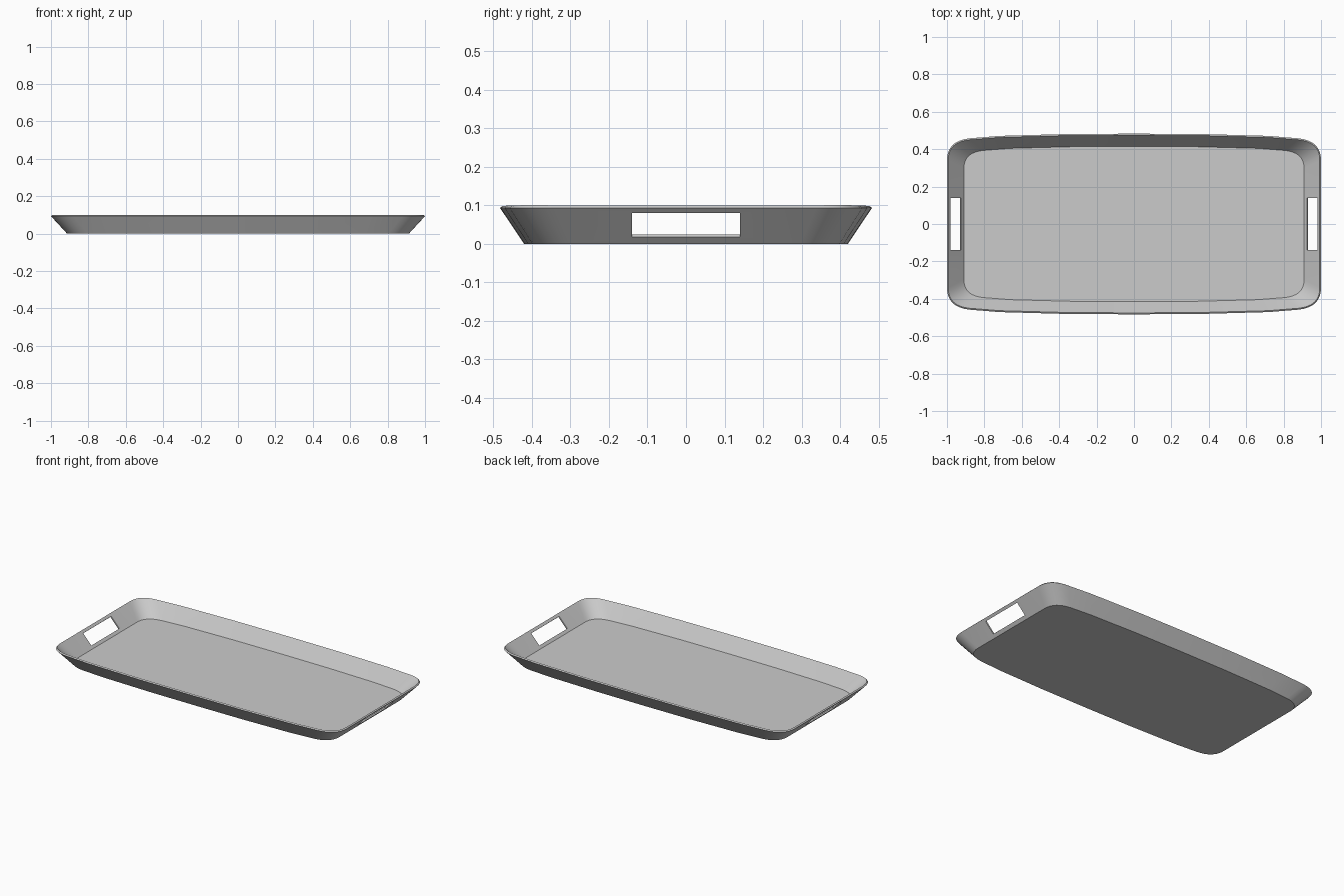
import bpy, bmesh, math

cube = bpy.data.objects.get("Cube")
if cube:
    bpy.data.objects.remove(cube, do_unlink=True)

THICK = 0.0095
RIM_Z = 0.0935                      # outer rim edge; the inner edge ends up higher
BASE_SCALE = (0.914, 0.87)          # base outline relative to the rim outline

grey = bpy.data.materials.new("light grey")
grey.use_nodes = True
colour = (0.6, 0.6, 0.6, 1)
grey.diffuse_color = colour
grey.node_tree.nodes["Principled BSDF"].inputs["Base Color"].default_value = colour


def rim_outline():
    """Gently bowed long sides, rounded corners, straight ends."""
    side = [(0.0, 0.483), (0.36, 0.481), (0.72, 0.471)]
    start, mid, end = (0.88, 0.458), (1.0, 0.445), (1.0, 0.34)
    steps = 8
    corner = []
    for i in range(steps + 1):
        t = i / steps
        corner.append(tuple((1 - t) ** 2 * a + 2 * t * (1 - t) * b + t * t * c
                            for a, b, c in zip(start, mid, end)))
    quarter = side + corner
    right = quarter + [(x, -y) for x, y in reversed(quarter)]
    left = [(-x, -y) for x, y in right[1:-1]]
    return list(reversed(right + left))     # counter-clockwise


def activate(obj):
    bpy.ops.object.select_all(action='DESELECT')
    obj.select_set(True)
    bpy.context.view_layer.objects.active = obj


# Tray shell: base face and flared wall, thickened inwards
bm = bmesh.new()
outline = rim_outline()
top = [bm.verts.new((x, y, RIM_Z)) for x, y in outline]
base = [bm.verts.new((x * BASE_SCALE[0], y * BASE_SCALE[1], 0)) for x, y in outline]
bm.faces.new(list(reversed(base)))
for i in range(len(top)):
    j = (i + 1) % len(top)
    bm.faces.new((base[i], base[j], top[j], top[i]))
mesh = bpy.data.meshes.new("tray")
bm.to_mesh(mesh)
bm.free()
tray = bpy.data.objects.new("tray", mesh)
bpy.context.collection.objects.link(tray)
mesh.materials.append(grey)

solid = tray.modifiers.new("thickness", 'SOLIDIFY')
solid.thickness = THICK
solid.offset = -1
solid.use_even_offset = True

# Handle slots, cut square to the sloping end walls
run = 1 - BASE_SCALE[0]
tilt = math.atan2(run, RIM_Z)
slot_z = 0.049
slot_x = BASE_SCALE[0] + run * slot_z / RIM_Z
cutters = []
for name, side in (("left", 1), ("right", -1)):
    bpy.ops.mesh.primitive_cube_add(size=1, location=(side * slot_x, 0, slot_z),
                                    rotation=(0, side * tilt, 0))
    cutter = bpy.context.object
    cutter.name = name + "_handle_cutter"
    cutter.scale = (0.05, 0.28, 0.084)
    cutter.hide_render = True
    cutter.data.materials.append(grey)
    cutters.append(cutter)
    cut = tray.modifiers.new(name + "_handle", 'BOOLEAN')
    cut.operation = 'DIFFERENCE'
    cut.solver = 'EXACT'
    cut.object = cutter

activate(tray)
for modifier in list(tray.modifiers):
    bpy.ops.object.modifier_apply(modifier=modifier.name)
for cutter in cutters:
    bpy.data.objects.remove(cutter, do_unlink=True)

activate(tray)
bpy.ops.object.shade_smooth_by_angle(angle=math.radians(30))
